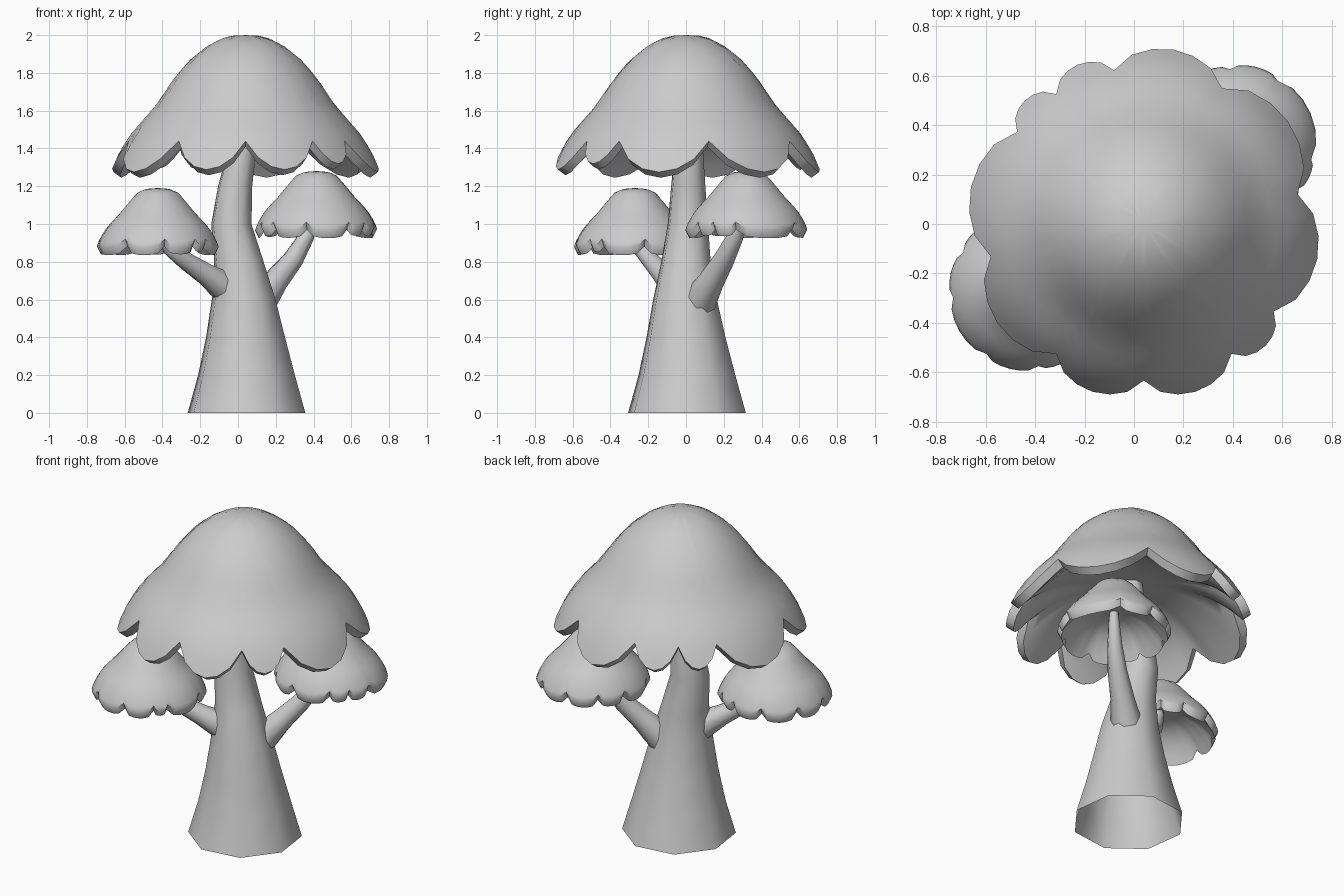
import bpy, bmesh, math
from mathutils import Vector

cube = bpy.data.objects.get("Cube")
if cube:
    bpy.data.objects.remove(cube, do_unlink=True)

grey = bpy.data.materials.new("plain_grey")
grey.use_nodes = True
grey.diffuse_color = (0.6, 0.6, 0.6, 1)
bsdf = next(n for n in grey.node_tree.nodes if n.type == 'BSDF_PRINCIPLED')
bsdf.inputs["Base Color"].default_value = (0.6, 0.6, 0.6, 1)


def finish(name, bm, angle):
    bmesh.ops.recalc_face_normals(bm, faces=bm.faces)
    mesh = bpy.data.meshes.new(name)
    bm.to_mesh(mesh)
    bm.free()
    mesh.materials.append(grey)
    obj = bpy.data.objects.new(name, mesh)
    bpy.context.collection.objects.link(obj)
    bpy.ops.object.select_all(action='DESELECT')
    obj.select_set(True)
    bpy.context.view_layer.objects.active = obj
    bpy.ops.object.shade_smooth_by_angle(angle=math.radians(angle))


def bridge(bm, rings):
    for a, b in zip(rings, rings[1:]):
        for i in range(len(a)):
            j = (i + 1) % len(a)
            bm.faces.new((a[i], a[j], b[j], b[i]))


# Open tapered tube through (centre, radius) stations
def tube(name, stations, level=False, sides=8, turn=30):
    bm = bmesh.new()
    rings = []
    pts = [Vector(s[:3]) for s in stations]
    for k, s in enumerate(stations):
        along = pts[min(k + 1, len(pts) - 1)] - pts[max(k - 1, 0)]
        if level:
            along = Vector((0, 0, 1))
        u = Vector((0, 1, 0)).cross(along).normalized()
        v = along.cross(u).normalized()
        r = s[3] * 1.04
        angles = [math.tau * i / sides + math.radians(turn) for i in range(sides)]
        rings.append([bm.verts.new(pts[k] + r * (u * math.cos(a) + v * math.sin(a)))
                      for a in angles])
    bridge(bm, rings)
    finish(name, bm, 60)


def along_profile(profile, t):
    x = t * (len(profile) - 1)
    i = min(int(x), len(profile) - 2)
    return Vector(profile[i]).lerp(Vector(profile[i + 1]), x - i)


# Dome with a hollow underside; its rim is cut into lobes between notch angles
def cap(name, centre, profile, notches, depth, roundness, rim, hollow, steps=6):
    columns = []
    for n, start in enumerate(notches):
        end = notches[n + 1] if n + 1 < len(notches) else notches[0] + 360
        reach = min(1, (end - start) / 40) ** 0.5
        for k in range(steps):
            f = k / steps
            lobe = reach * math.sin(math.pi * f) ** roundness if k else 0
            columns.append((math.radians(start + f * (end - start)), 1 - depth * (1 - lobe)))
    bm = bmesh.new()

    def place(a, r, z):
        return bm.verts.new(Vector(centre) + Vector((r * math.cos(a), r * math.sin(a), z)))

    rows = 12
    rings = []
    for row in range(1, rows + 1):
        rings.append([place(a, *along_profile(profile, limit * row / rows))
                      for a, limit in columns])
    for row in range(rows, 0, -1):
        w = row / rows
        ring = []
        for a, limit in columns:
            r, z = along_profile(profile, limit) - Vector(rim)
            ring.append(place(a, r * w, z + (hollow - z) * (1 - w ** 3)))
        rings.append(ring)
    bridge(bm, rings)
    for ring, z in ((rings[0], 0), (rings[-1], hollow)):
        tip = place(0, 0, z)
        for i, v in enumerate(ring):
            bm.faces.new((tip, v, ring[(i + 1) % len(ring)]))
    finish(name, bm, 50)


# Trunk: flared foot, gentle lean, tip inside the large cap
tube("trunk", [
    (0.045, 0.005, 0, 0.31), (0.045, 0.005, 0.2, 0.255), (0.04, 0, 0.4, 0.208),
    (0.03, -0.005, 0.6, 0.168), (0.005, 0, 0.8, 0.13), (-0.035, 0.01, 1, 0.106),
    (-0.015, 0.012, 1.2, 0.09), (0.015, 0.015, 1.36, 0.077), (0.035, 0.01, 1.62, 0.06)],
    level=True)

# Branches
tube("left_branch", [
    (0.05, 0.03, 0.5, 0.09), (0.13, 0.08, 0.61, 0.085), (0.2, 0.135, 0.7, 0.066),
    (0.29, 0.2, 0.81, 0.054), (0.36, 0.26, 0.93, 0.042), (0.4, 0.3, 1.06, 0.03),
    (0.415, 0.32, 1.2, 0.012)])
tube("right_branch", [
    (0.01, 0, 0.61, 0.085), (-0.08, -0.055, 0.675, 0.08), (-0.17, -0.12, 0.735, 0.058),
    (-0.27, -0.18, 0.8, 0.048), (-0.36, -0.24, 0.87, 0.04), (-0.41, -0.27, 0.98, 0.03),
    (-0.42, -0.275, 1.1, 0.012)])

# Caps
big_profile = [(0, 0), (0.1, -0.005), (0.2, -0.055), (0.3, -0.135), (0.385, -0.235),
               (0.465, -0.36), (0.54, -0.445), (0.61, -0.525), (0.67, -0.62), (0.715, -0.725)]
small_profile = [(0, 0), (0.06, -0.003), (0.11, -0.025), (0.16, -0.085), (0.21, -0.145),
                 (0.25, -0.185), (0.285, -0.23), (0.31, -0.275), (0.325, -0.315)]
cap("large_cap", (0.04, 0, 2), big_profile,
    [-90, -56, -34, 11, 60, 101, 124, 144, 192, 236], 0.18, 0.75, (0.042, 0.03), -0.45)
cap("left_cap", (0.415, 0.32, 1.28), small_profile,
    [-100, -56, -35, -11, 57, 95, 130, 160, 200, 222], 0.14, 0.35, (0.02, 0.04), -0.18)
cap("right_cap", (-0.425, -0.27, 1.19), small_profile,
    [-124, -83, -50, -35, 10, 50, 75, 110, 150, 185], 0.14, 0.35, (0.02, 0.04), -0.18)
